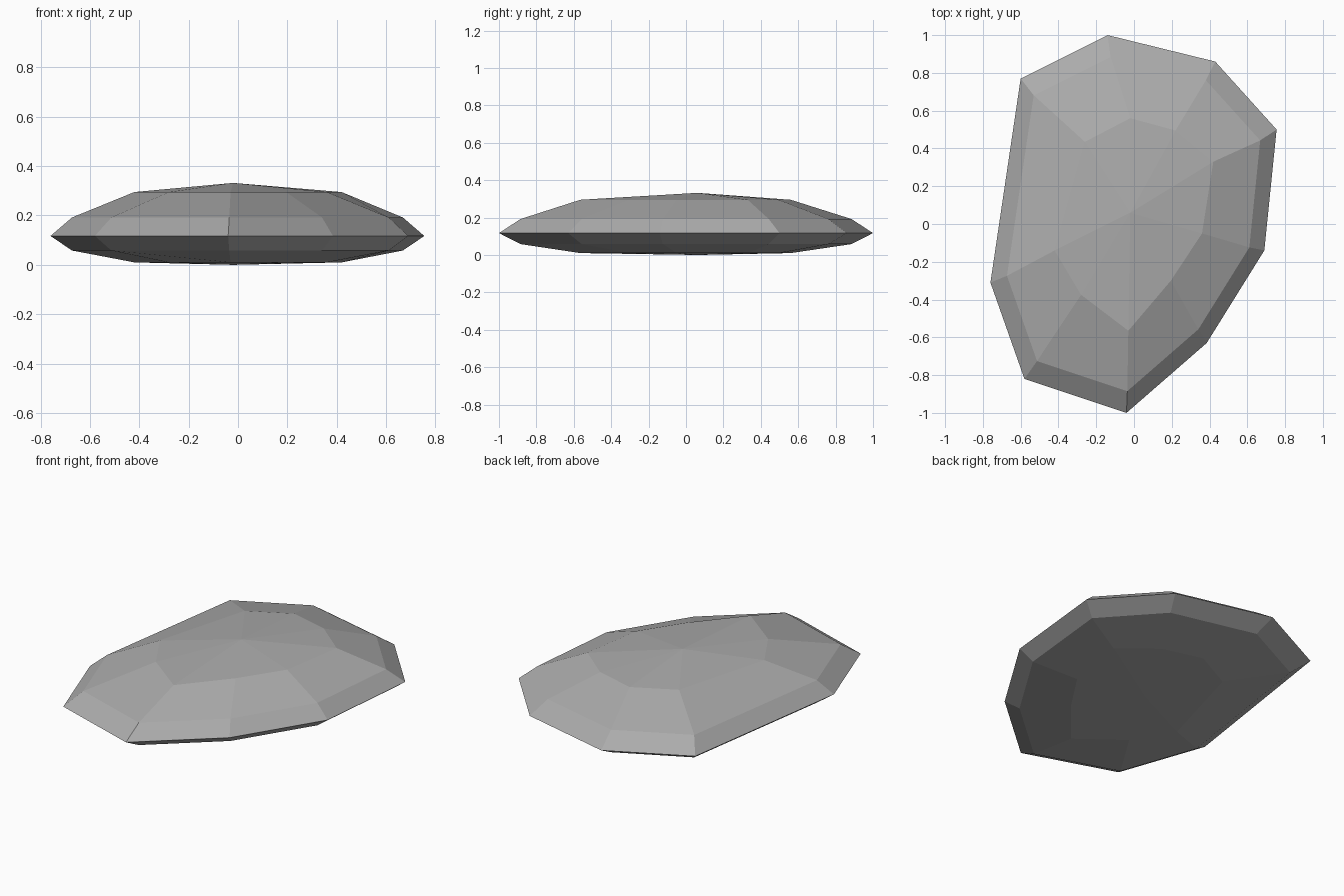
import bpy
import bmesh

default = bpy.data.objects.get("Cube")
if default:
    bpy.data.objects.remove(default, do_unlink=True)

# Stone colour
grey = bpy.data.materials.new("stone_grey")
grey.use_nodes = True
colour = (0.41, 0.41, 0.41, 1)
grey.diffuse_color = colour
shader = grey.node_tree.nodes["Principled BSDF"]
shader.inputs["Base Color"].default_value = colour
shader.inputs["Roughness"].default_value = 0.9

# Widest outline and the small inner outline, seen from above
RIM = [(-0.14, 1.0), (-0.6, 0.77), (-0.76, -0.31), (-0.58, -0.82), (-0.04, -1.0),
       (0.385, -0.63), (0.69, -0.14), (0.755, 0.5), (0.43, 0.86)]
INNER = [(-0.02, 0.56), (-0.26, 0.435), (-0.42, -0.14), (-0.28, -0.375), (-0.03, -0.565),
         (0.195, -0.3), (0.36, -0.05), (0.42, 0.33), (0.22, 0.495)]
BEVEL = [(x * 0.885, y * 0.885) for x, y in RIM]
CENTRE = (-0.02, 0.06)

bm = bmesh.new()


def ring(outline, z):
    return [bm.verts.new((x, y, z)) for x, y in outline]


def bridge(a, b):
    for i in range(len(a)):
        j = (i + 1) % len(a)
        bm.faces.new((a[i], a[j], b[j], b[i]))


def cap(loop, z):
    tip = bm.verts.new((*CENTRE, z))
    for i in range(len(loop)):
        bm.faces.new((loop[i], loop[(i + 1) % len(loop)], tip))


# Faceted shells above and below the shared rim
rim = ring(RIM, 0.117)
for bevel_z, inner_z, tip_z in ((0.192, 0.295, 0.332), (0.058, 0.01, 0.0)):
    bevel, inner = ring(BEVEL, bevel_z), ring(INNER, inner_z)
    bridge(rim, bevel)
    bridge(bevel, inner)
    cap(inner, tip_z)

bmesh.ops.recalc_face_normals(bm, faces=bm.faces)
mesh = bpy.data.meshes.new("flat_stone")
bm.to_mesh(mesh)
bm.free()
mesh.materials.append(grey)
stone = bpy.data.objects.new("flat_stone", mesh)
bpy.context.collection.objects.link(stone)
